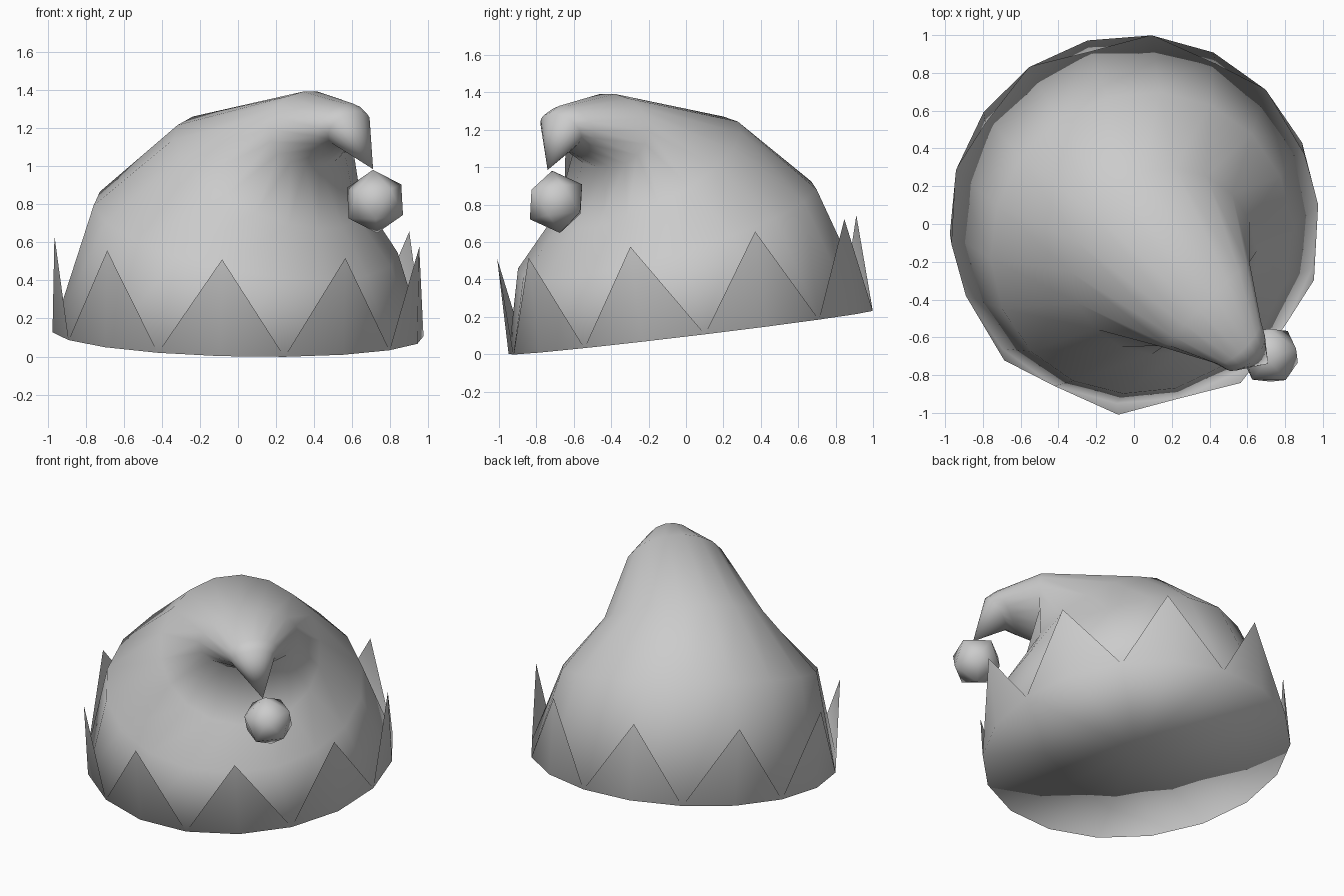
import bpy, bmesh, math
from mathutils import Vector, Euler

if "Cube" in bpy.data.objects:
    bpy.data.objects.remove(bpy.data.objects["Cube"])

SEG = 18                      # sides of brim and body
PHASE = -5.5                  # first brim corner, degrees from the front
R2 = math.sqrt(0.5)
U = Vector((R2, -R2, 0))      # direction in which the hat droops
S = Vector((R2, R2, 0))       # sideways to the droop
Z = Vector((0, 0, 1))
TILT = Vector((-0.02, 0.12, 0))   # slope of the brim


def make_object(name, bm):
    for f in bm.faces:
        f.smooth = True
    mesh = bpy.data.meshes.new(name)
    bm.to_mesh(mesh)
    bm.free()
    ob = bpy.data.objects.new(name, mesh)
    bpy.context.collection.objects.link(ob)
    return ob


def add_ring(bm, centre, along, across):
    """Tilted ellipse whose corners line up with those of the brim."""
    ring = []
    for i in range(SEG):
        a = math.radians(PHASE - 45 + i * 360 / SEG)
        ring.append(bm.verts.new(centre + along * math.cos(a) + across * math.sin(a)))
    return ring


def tilted(v):
    return v + Z * TILT.dot(v)


bm = bmesh.new()

# Body: rings lofted along the drooping spine (centre, droop axis, side axis)
rings = [
    (tilted(Vector((0, 0.025, 0.114))), tilted(U * 0.978), tilted(S * 0.978)),
    (Vector((0.04, -0.10, 0.67)), U * 0.78 - Z * 0.26, S * 0.82 + Z * 0.06),
    (U * 0.25 - S * 0.03 + Z * 0.97, U * 0.48 - Z * 0.30, S * 0.51 + Z * 0.03),
    (U * 0.575 - S * 0.03 + Z * 1.195, U * 0.01 - Z * 0.20, S * 0.32),
    (U * 0.82 - S * 0.05 + Z * 1.20, U * -0.06 - Z * 0.13, S * 0.17),
    (U * 0.885 - S * 0.06 + Z * 1.20, U * -0.07 - Z * 0.09, S * 0.14),
]
loops = [add_ring(bm, *r) for r in rings]
for lo, hi in zip(loops, loops[1:]):
    for i in range(SEG):
        j = (i + 1) % SEG
        bm.faces.new((lo[i], lo[j], hi[j], hi[i]))
# Hanging tip
tip = bm.verts.new((0.71, -0.74, 0.985))
for i in range(SEG):
    bm.faces.new((loops[-1][i], loops[-1][(i + 1) % SEG], tip))

# Flat bottom fan and nine upright points around the brim
rim = loops[0]
hub = bm.verts.new(rings[0][0])
for i in range(SEG):
    bm.faces.new((rim[(i + 1) % SEG], rim[i], hub))
up = (Z - TILT).normalized()
for i in range(0, SEG, 2):
    peak = bm.verts.new(rim[i].co + up * 0.512)
    bm.faces.new((rim[i - 1], rim[i], peak))
    bm.faces.new((rim[i], rim[(i + 1) % SEG], peak))
make_object("drooping_hat_with_pointed_brim", bm)

# Bobble hanging from the tip
bm = bmesh.new()
bmesh.ops.create_icosphere(bm, subdivisions=1, radius=0.168)
bmesh.ops.rotate(bm, verts=bm.verts, cent=(0, 0, 0),
                 matrix=Euler((0.1, -0.1, 0.3)).to_matrix())
bmesh.ops.translate(bm, verts=bm.verts, vec=(0.72, -0.695, 0.815))
make_object("bobble", bm)
